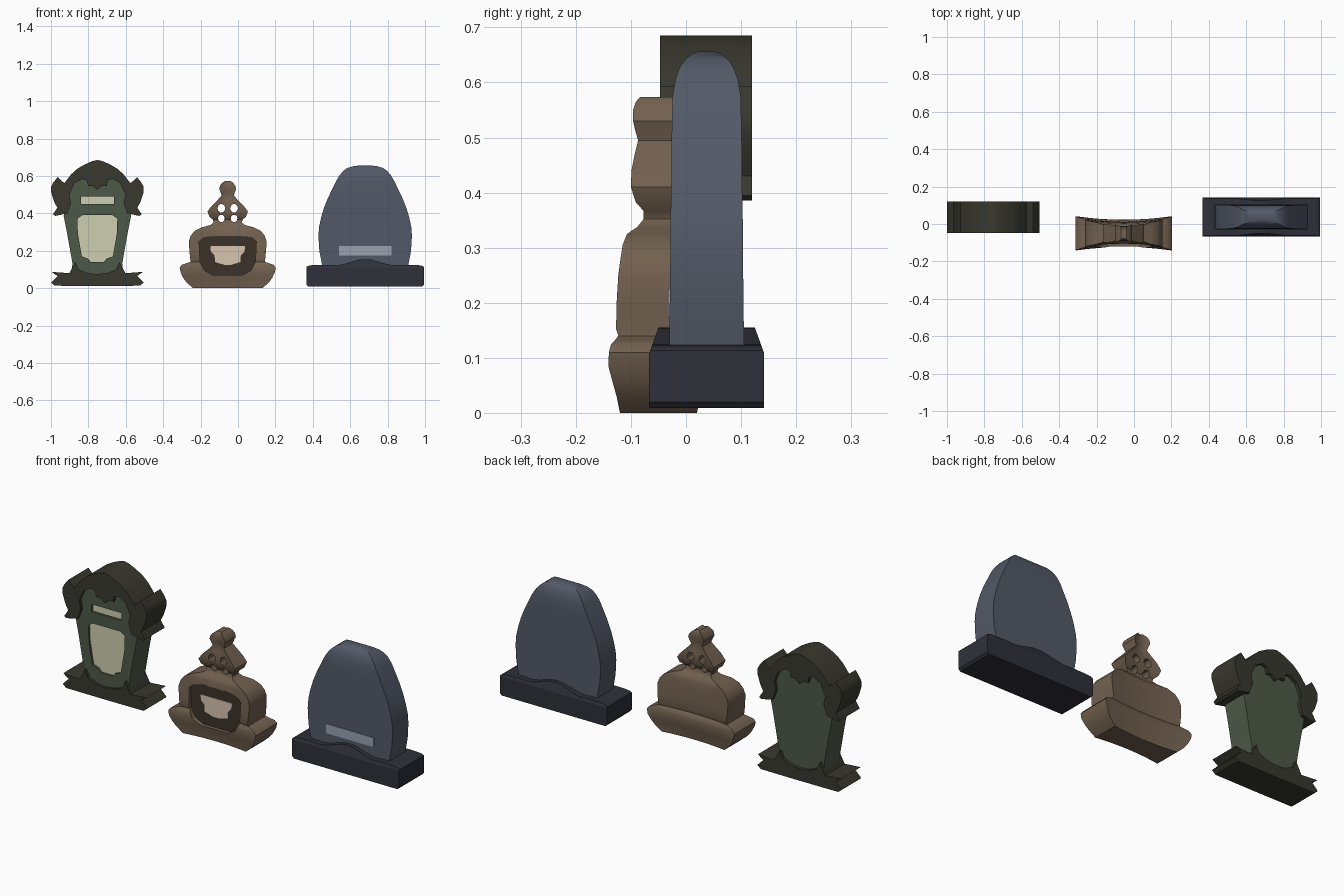
import bpy, bmesh, math

if "Cube" in bpy.data.objects:
    bpy.data.objects.remove(bpy.data.objects["Cube"])


def material(name, rgb):
    m = bpy.data.materials.new(name)
    m.diffuse_color = (*rgb, 1)
    m.use_nodes = True
    m.node_tree.nodes["Principled BSDF"].inputs["Base Color"].default_value = m.diffuse_color
    return m


MOSS = material("moss_stone", (0.075, 0.10, 0.065))
DARK_MOSS = material("dark_moss_stone", (0.04, 0.04, 0.028))
CREAM = material("cream_panel", (0.62, 0.62, 0.44))
BROWN = material("brown_stone", (0.17, 0.12, 0.08))
DARK_BROWN = material("dark_brown_panel", (0.045, 0.032, 0.022))
BEIGE = material("beige_panel", (0.68, 0.56, 0.44))
SLATE = material("slate_stone", (0.085, 0.10, 0.135))
DARK_SLATE = material("dark_slate", (0.028, 0.03, 0.042))
PALE_SLATE = material("pale_slate", (0.32, 0.36, 0.43))


def finish(name, bm, mat, angle=35):
    bmesh.ops.recalc_face_normals(bm, faces=bm.faces)
    me = bpy.data.meshes.new(name)
    bm.to_mesh(me)
    bm.free()
    ob = bpy.data.objects.new(name, me)
    bpy.context.collection.objects.link(ob)
    if mat:
        me.materials.append(mat)
    smooth(ob, angle)
    return ob


def smooth(ob, angle=35):
    bpy.ops.object.select_all(action='DESELECT')
    ob.select_set(True)
    bpy.context.view_layer.objects.active = ob
    bpy.ops.object.shade_smooth_by_angle(angle=math.radians(angle))


def loft(name, rings, mat, angle=35):
    """Skin a stack of closed rings and cap both ends."""
    bm = bmesh.new()
    rows = [[bm.verts.new(p) for p in r] for r in rings]
    n = len(rows[0])
    for a, b in zip(rows, rows[1:]):
        for i in range(n):
            j = (i + 1) % n
            bm.faces.new((a[i], a[j], b[j], b[i]))
    bm.faces.new(rows[0])
    bm.faces.new(rows[-1])
    return finish(name, bm, mat, angle)


def prism(name, half, cx, y0, y1, mat=None):
    """Mirror a half outline (dx, z) and extrude it from y0 to y1."""
    pts = half + [(-x, z) for x, z in reversed(half) if x > 0]
    return loft(name, [[(cx + x, y, z) for x, z in pts] for y in (y0, y1)], mat)


def carve(ob, cutters):
    for c in cutters:
        c.hide_render = True
        m = ob.modifiers.new("carve", 'BOOLEAN')
        m.operation, m.solver, m.object = 'DIFFERENCE', 'EXACT', c
        bpy.context.view_layer.objects.active = ob
        bpy.ops.object.modifier_apply(modifier=m.name)
        bpy.data.objects.remove(c)
    smooth(ob)


def slab_ring(cx, cy, z, w, d, cols, pinch):
    """Horizontal slice, thinner in the middle by the pinch factor."""
    s = [-1 + 2 * i / (cols - 1) for i in range(cols)]
    h = [d * (1 - pinch * (1 - t * t)) for t in s]
    front = [(cx + w * t, cy - k, z) for t, k in zip(s, h)]
    back = [(cx + w * t, cy + k, z) for t, k in zip(s, h)]
    return front + back[::-1]


# --- Green headstone with pointed canopy ---
GX = -0.752
body = prism("green_body", [(0, .62), (.10, .61), (.15, .55), (.17, .45), (.18, .385),
             (.163, .30), (.145, .20), (.133, .13), (.142, .06), (0, .06)],
             GX, -.03, .103, MOSS)
plaque = [(.088, .49), (.088, .45)]
window = [(.08, .39), (.107, .372), (.104, .29), (.083, .17), (.05, .158), (.035, .14)]
carve(body, [prism("cutter", p, GX, -.1, -.018) for p in (plaque, window)])
prism("green_top_plaque", plaque, GX, -.018, -.016 + .01, CREAM).location.y = -.001
prism("green_main_panel", window, GX, -.019, -.007, CREAM)
prism("green_canopy", [(0, .685), (.025, .68), (.064, .663), (.105, .64), (.139, .61),
      (.176, .562), (.19, .572), (.212, .594), (.235, .565), (.247, .543), (.247, .512),
      (.23, .46), (.214, .43), (.237, .395), (.225, .386), (.16, .40), (.14, .455),
      (.15, .50), (.123, .56), (.08, .584), (.055, .575), (.05, .545), (.027, .548), (0, .525)],
      GX, -.047, .12, DARK_MOSS)
prism("green_foot", [(0, .075), (.05, .08), (.10, .10), (.118, .14), (.15, .08),
      (.245, .087), (.213, .065), (.248, .03), (.228, .013), (0, .012)],
      GX, -.044, .12, DARK_MOSS)

# --- Brown bulbous headstone: height, half width, half depth ---
BX, BY = -0.055, -0.05
brown_slices = [
    (0, .185, .07), (.03, .22, .076), (.055, .238, .083), (.085, .252, .091),
    (.11, .257, .09), (.125, .245, .086), (.132, .225, .079), (.14, .20, .073),
    (.152, .20, .077), (.2, .205, .076), (.25, .208, .073), (.28, .198, .069),
    (.305, .178, .065), (.325, .14, .057), (.338, .09, .038), (.352, .075, .027),
    (.367, .08, .027), (.382, .098, .041), (.41, .108, .05), (.44, .085, .049),
    (.47, .055, .043), (.495, .033, .037), (.512, .038, .042), (.53, .045, .046),
    (.55, .04, .046), (.565, .026, .041), (.574, .014, .033)]
brown = loft("brown_body", [slab_ring(BX, BY, z, w, d, 9, .2) for z, w, d in brown_slices],
             BROWN)
frame = [(.07, .28), (.13, .268), (.153, .25), (.148, .14), (.125, .095), (.08, .07)]
cutters = [prism("cutter", frame, BX, -.2, -.1)]
for sx in (-1, 1):
    for z, r in ((.427, .023), (.373, .02)):
        ring = [(BX + sx * .034 + .9 * r * math.cos(a * math.pi / 5),
                 z + r * math.sin(a * math.pi / 5)) for a in range(10)]
        cutters.append(loft("cutter", [[(x, y, v) for x, v in ring] for y in (-.2, .1)], None))
carve(brown, cutters)
prism("brown_dark_panel", frame, BX, -.101, -.09, DARK_BROWN)
prism("brown_name_panel", [(.093, .225), (.09, .195), (.07, .175), (.068, .14),
      (.02, .125)], BX, -.104, -.095, BEIGE)

# --- Slate headstone: height, half width, half depth ---
SX, SY = 0.68, 0.0375
slate_slices = [
    (.11, .228, .068), (.2, .245, .067), (.28, .25, .066), (.33, .246, .066),
    (.38, .235, .065), (.43, .22, .064), (.48, .20, .064), (.53, .176, .063),
    (.575, .154, .062), (.605, .136, .057), (.627, .117, .049), (.643, .095, .038),
    (.652, .062, .026), (.656, .03, .016)]
loft("slate_slab", [slab_ring(SX, SY, z, w, d, 5, 0) for z, w, d in slate_slices], SLATE)
prism("slate_label", [(.14, .225), (.14, .175)], SX, -.0325, -.02, PALE_SLATE)

# Plinth with a wavy bevelled top, lofted along x
wave = [(.315, .113), (.305, .119), (.285, .123), (.2, .125), (.15, .122), (.11, .13),
        (.07, .142), (.03, .153), (0, .155)]
wave = [(-x, z) for x, z in wave] + [(x, z) for x, z in wave[-2::-1]]
rings = []
for x, top in wave:
    low = .02 if abs(x) > .31 else .009
    k = (top - .108) / .047 * .017
    rings.append([(SX + x, y, z) for y, z in (
        (-.067, low), (-.067, .108), (-.067 + k, top), (.142 - k, top), (.142, .108), (.142, low))])
loft("slate_plinth", rings, DARK_SLATE, 15)
